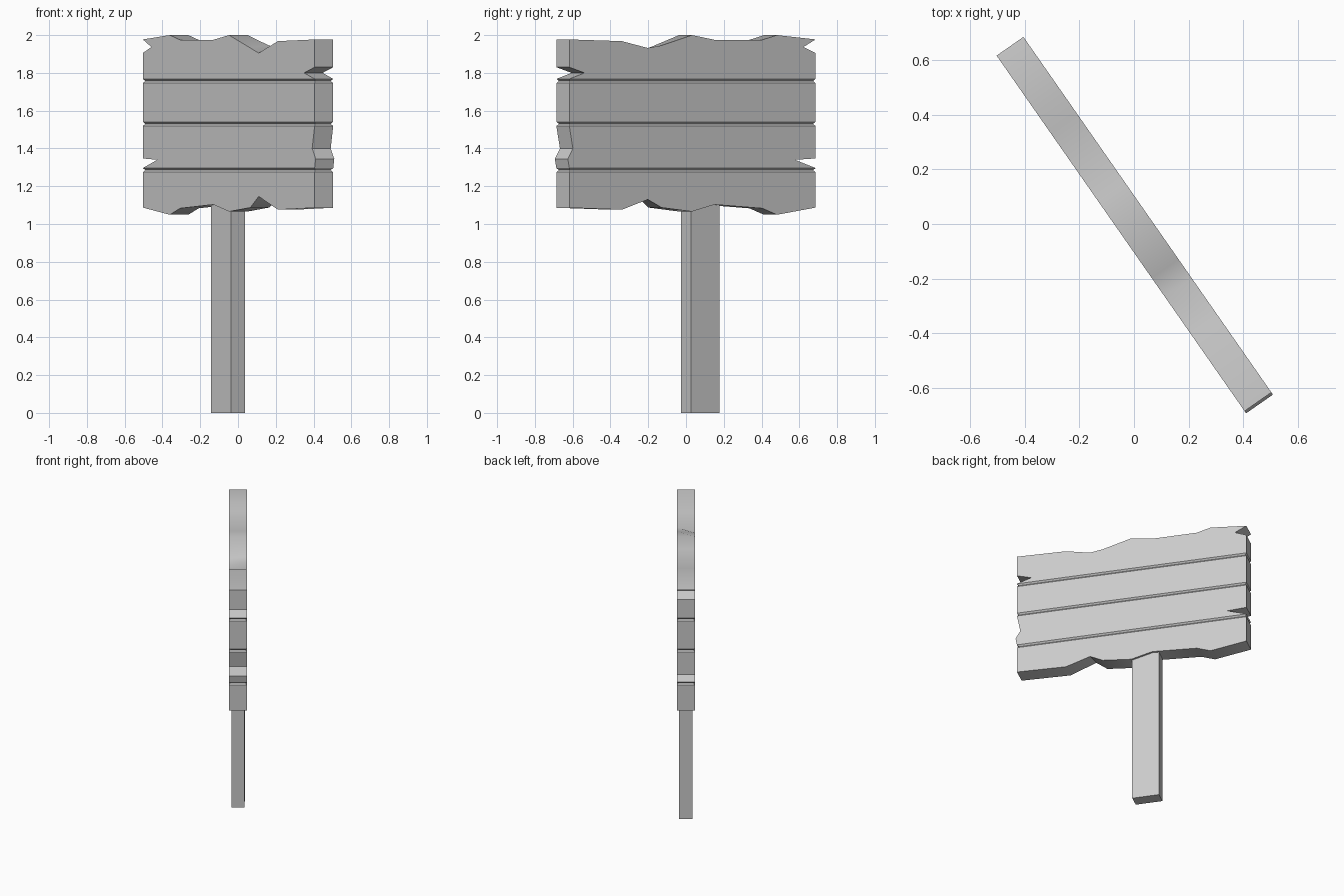
import bpy
import bmesh
import math

if "Cube" in bpy.data.objects:
    bpy.data.objects.remove(bpy.data.objects["Cube"], do_unlink=True)

ANGLE = math.radians(-55.1)   # sign is turned about the vertical axis
END = 0.795                   # half length of the board
HALF = 0.06                   # half thickness of the board
GROOVES = (1.757, 1.53, 1.285)
GAP = 0.011

grey = bpy.data.materials.new("plain grey")
grey.use_nodes = True
colour = (0.6, 0.6, 0.6, 1)
grey.diffuse_color = colour
grey.node_tree.nodes["Principled BSDF"].inputs["Base Color"].default_value = colour


def loft(name, rings):
    """Join matching rings of points with quads and cap both ends."""
    bm = bmesh.new()
    loops = [[bm.verts.new(p) for p in ring] for ring in rings]
    for a, b in zip(loops, loops[1:]):
        for i in range(len(a)):
            j = (i + 1) % len(a)
            bm.faces.new((a[i], a[j], b[j], b[i]))
    bm.faces.new(loops[0][::-1])
    bm.faces.new(loops[-1])
    bmesh.ops.recalc_face_normals(bm, faces=bm.faces)
    mesh = bpy.data.meshes.new(name)
    bm.to_mesh(mesh)
    bm.free()
    mesh.materials.append(grey)
    obj = bpy.data.objects.new(name, mesh)
    obj.rotation_euler.z = ANGLE
    bpy.context.collection.objects.link(obj)
    bpy.ops.object.select_all(action="DESELECT")
    obj.select_set(True)
    bpy.context.view_layer.objects.active = obj
    bpy.ops.object.shade_smooth_by_angle(angle=math.radians(30))


def plank(name, outline, back=None):
    """Extrude an outline (along, height) through the board thickness."""
    loft(name, [[(u, y, z) for u, z in pts]
                for y, pts in ((-HALF, outline), (HALF, back or outline))])


def rect(u0, u1, half, z):
    return [(u0, -half, z), (u1, -half, z), (u1, half, z), (u0, half, z)]


g1, g2, g3 = GROOVES

# Top plank: ragged upper edge, dip deeper on the front, notched ends
top_left = [(-END, g1 + GAP), (-END, 1.905), (-0.716, 1.937), (-END, 1.977),
            (-0.546, 2.0), (-0.451, 1.975), (-0.143, 1.975), (0.003, 2.0)]
top_right = [(0.455, 1.968), (END, 1.977), (END, 1.83), (0.697, 1.80),
             (END, g1 + GAP)]
plank("top_plank",
      top_left + [(0.2, 1.932), (0.277, 1.905)] + top_right,
      top_left + [(0.2, 1.945), (0.29, 1.932)] + top_right)

# Upper middle plank
plank("upper_middle_plank", [(-END, g2 + GAP), (-END, g1 - GAP),
                             (END, g1 - GAP), (END, g2 + GAP)])

# Lower middle plank: split on one end, worn on the other
plank("lower_middle_plank",
      [(-END, g3 + GAP), (-0.662, 1.34), (-END, 1.347), (-END, g2 - GAP),
       (END, g2 - GAP), (0.772, 1.40), (0.805, 1.345), (END, g3 + GAP)])

# Bottom plank: ragged lower edge
low_left = [(END, g3 - GAP), (END, 1.086), (0.455, 1.076)]
low_right = [(0.2, 1.087), (0.003, 1.066), (-0.143, 1.103), (-0.451, 1.083),
             (-0.546, 1.049), (-END, 1.087), (-END, g3 - GAP)]
plank("bottom_plank", low_left + [(0.277, 1.146)] + low_right,
      low_left + [(0.288, 1.13)] + low_right)

# V grooves between the planks
for i, z in enumerate(GROOVES):
    loft(f"plank_groove_{i + 1}",
         [rect(-END + d, END - d, HALF - d, z + h)
          for h, d in ((GAP, 0), (0, 0.01), (-GAP, 0))])

# Post
loft("post", [rect(-0.185, 0, 0.045, z) for z in (0, 1.16)])
